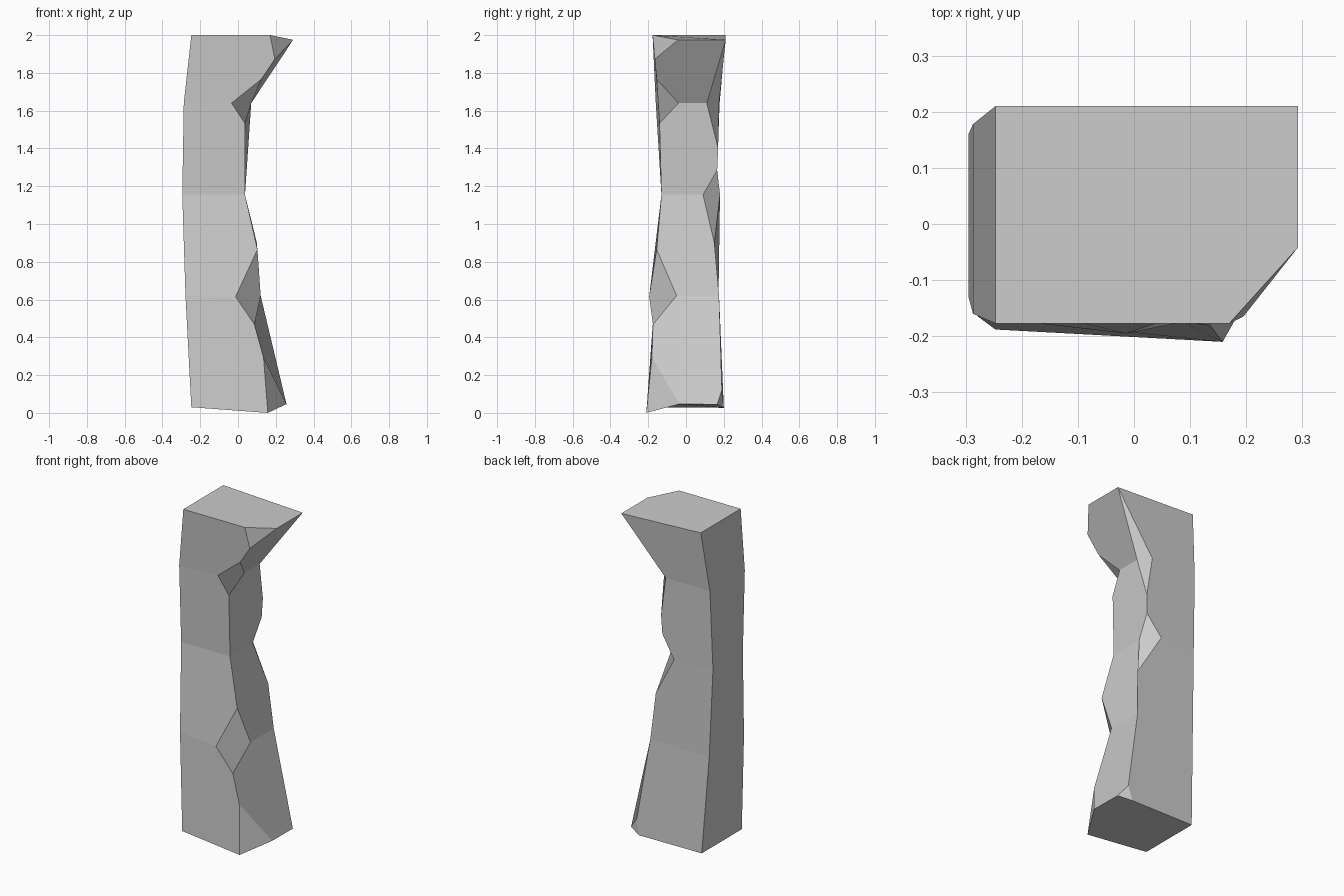
import bpy, bmesh
from mathutils import Vector

if "Cube" in bpy.data.objects:
    bpy.data.objects.remove(bpy.data.objects["Cube"])

# Stacked four-cornered sections of the stone pillar: corner order FL, FR, BR, BL
sections = [
    [(-.247, -.188, .03), (.25, -.2, .02), (.25, .2, .03), (-.247, .2, .03)],
    [(-.278, -.165, .62), (.11, -.195, .62), (.12, .175, .62), (-.278, .172, .62)],
    [(-.295, -.13, 1.155), (.037, -.13, 1.155), (.037, .18, 1.155), (-.295, .16, 1.155)],
    [(-.287, -.16, 1.64), (.05, -.145, 1.64), (.07, .175, 1.64), (-.287, .178, 1.64)],
    [(-.247, -.177, 2), (.29, -.18, 1.98), (.292, .21, 1.975), (-.247, .21, 2)],
]
FR, BR = 1, 2

bm = bmesh.new()
rings = [[bm.verts.new(p) for p in s] for s in sections]
for lo, hi in zip(rings, rings[1:]):
    for i in range(4):
        j = (i + 1) % 4
        bm.faces.new((lo[i], lo[j], hi[j], hi[i]))
bm.faces.new(rings[0][::-1])
bm.faces.new(rings[-1])


def chip(v, *points):
    """Knock off a corner: cut each edge leaving it at the matching point."""
    points = [Vector(p) for p in points]
    origin = v.co.copy()
    new = []
    for e in list(v.link_edges):
        d = (e.other_vert(v).co - origin).normalized()
        target = max(points, key=lambda p: (p - origin).normalized().dot(d))
        points.remove(target)
        nv = bmesh.utils.edge_split(e, v, 0.3)[1]
        new.append((nv, target))
    cuts = [n for n, _ in new]
    for f in list(v.link_faces):
        a, b = [n for n in cuts if n in f.verts[:]]
        bmesh.utils.face_split(f, a, b)
    for n, target in new:
        n.co = target
    bmesh.ops.dissolve_verts(bm, verts=[v])


# Chips down the front right edge
chip(rings[4][FR], (.17, -.177, 2), (.292, -.042, 1.975), (.195, -.165, 1.873))
chip(rings[3][FR], (.124, -.155, 1.767), (-.034, -.147, 1.64), (.036, -.14, 1.533), (.07, -.04, 1.64))
chip(rings[1][FR], (.103, -.155, .865), (-.013, -.195, .615), (.087, -.175, .468), (.12, -.05, .62))
chip(rings[0][FR], (.135, -.18, .294), (.158, -.21, 0), (.257, -.035, .047))

# Chips down the back right edge
chip(rings[3][BR], (.292, .21, 1.975), (.05, .17, 1.4), (.07, .11, 1.64), (.015, .175, 1.64))
chip(rings[2][BR], (.045, .165, 1.285), (.1, .15, .9), (.037, .09, 1.155), (-.045, .18, 1.155))
chip(rings[0][BR], (.2, .19, .12), (.257, .165, .045), (.18, .2, .027))

bmesh.ops.remove_doubles(bm, verts=bm.verts[:], dist=0.003)
bmesh.ops.recalc_face_normals(bm, faces=bm.faces[:])

mesh = bpy.data.meshes.new("stone_pillar")
bm.to_mesh(mesh)
bm.free()
bpy.context.collection.objects.link(bpy.data.objects.new("stone_pillar", mesh))
